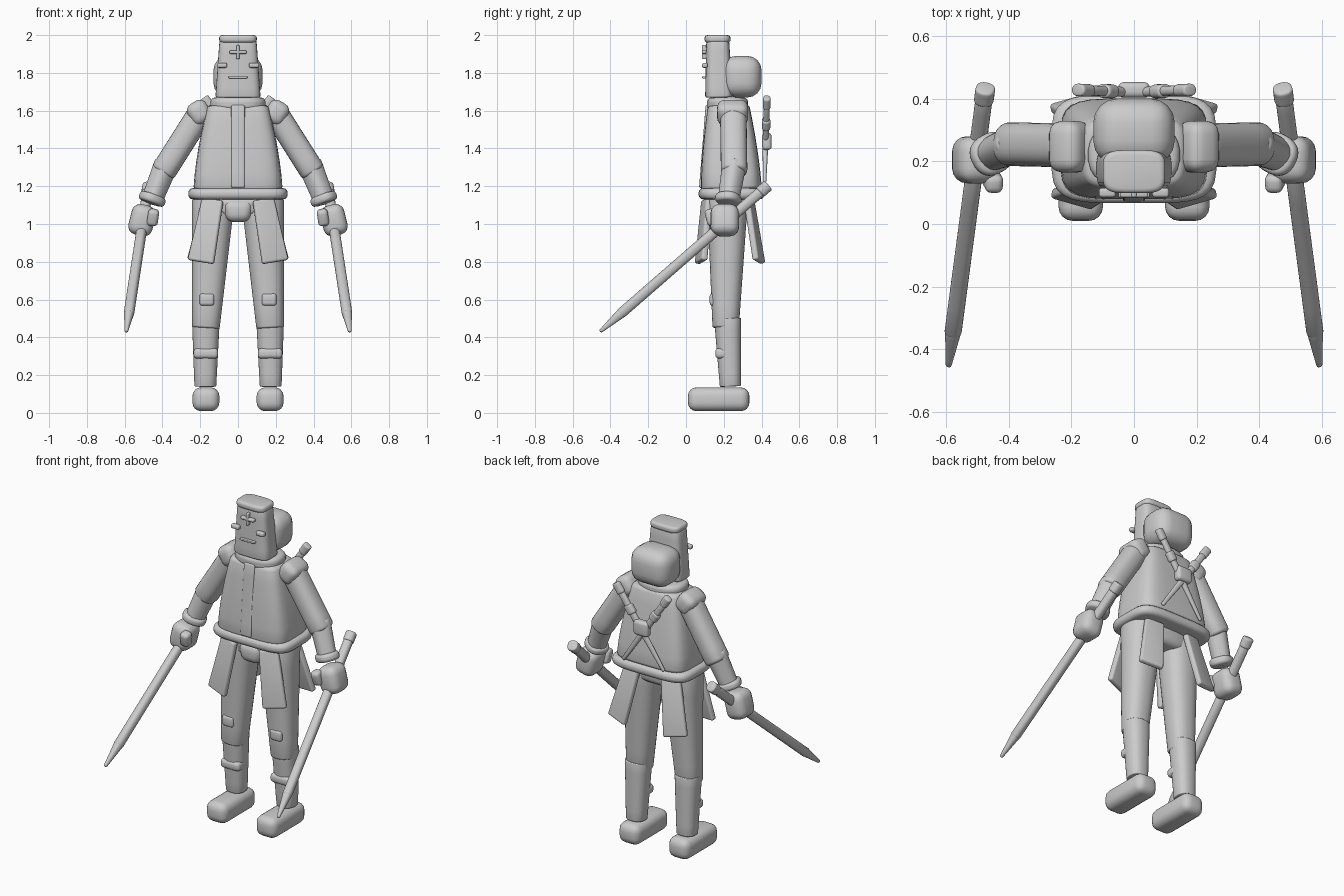
import bpy, bmesh, math
from mathutils import Vector, Matrix, Euler

default_cube = bpy.data.objects.get("Cube")
if default_cube:
    bpy.data.objects.remove(default_cube, do_unlink=True)

# The single flat colour
shade = .6
grey = bpy.data.materials.new("plain_grey")
grey.use_nodes = True
grey.diffuse_color = (shade, shade, shade, 1)
principled = grey.node_tree.nodes["Principled BSDF"]
principled.inputs["Base Color"].default_value = grey.diffuse_color


def finish(name, bm, paired):
    """Turn a bmesh into a smooth shaded object, mirrored when it is one of a pair."""
    bmesh.ops.recalc_face_normals(bm, faces=bm.faces)
    mesh = bpy.data.meshes.new(name)
    bm.to_mesh(mesh)
    bm.free()
    mesh.materials.append(grey)
    part = bpy.data.objects.new(name, mesh)
    bpy.context.collection.objects.link(part)
    bpy.ops.object.select_all(action='DESELECT')
    part.select_set(True)
    bpy.context.view_layer.objects.active = part
    bpy.ops.object.shade_smooth_by_angle(angle=math.radians(45))
    if paired:
        mirror = part.modifiers.new("Mirror", 'MIRROR')
        mirror.use_mirror_merge = False


def box(name, at, size, tilt=(0, 0, 0), flare=1, paired=False):
    """Box with rounded edges; flare widens its lower end."""
    bm = bmesh.new()
    bmesh.ops.create_cube(bm, size=1)
    for vert in bm.verts:
        if vert.co.z < 0:
            vert.co.x *= flare
    bmesh.ops.scale(bm, vec=size, verts=bm.verts)
    bmesh.ops.bevel(bm, geom=bm.edges[:], offset=min(size) * .36, segments=4,
                    profile=.5, affect='EDGES', clamp_overlap=True)
    turn = Euler([math.radians(angle) for angle in tilt]).to_matrix().to_4x4()
    bm.transform(Matrix.Translation(at) @ turn)
    finish(name, bm, paired)


def tube(name, start, end, wide, deep, grow=1, curve=1, power=2.4, soft=.01, paired=False):
    """Superellipse tube with rounded rims; its far end is grow times the near end."""
    start, end = Vector(start), Vector(end)
    length = (end - start).length
    turn = Vector((0, 0, 1)).rotation_difference(end - start)

    # Stations are distances along the tube with the inset of the rim there
    rim = [(soft * (1 - math.sin(a)), soft * (1 - math.cos(a)))
           for a in (math.radians(step * 30) for step in (3, 2, 1, 0))]
    body = [(soft + (length - 2 * soft) * step / 6, 0) for step in range(1, 6)]
    far_rim = [(length - distance, inset) for distance, inset in reversed(rim)]

    bm = bmesh.new()
    loops, sides = [], 28
    for distance, inset in rim + body + far_rim:
        t = distance / length
        scale = 1 + (grow - 1) * t ** curve
        loop = []
        for i in range(sides):
            angle = math.tau * (i + .5) / sides
            c, s = math.cos(angle), math.sin(angle)
            x = math.copysign(abs(c) ** (2 / power), c) * (wide * scale - inset)
            y = math.copysign(abs(s) ** (2 / power), s) * (deep * scale - inset)
            loop.append(bm.verts.new(start.lerp(end, t) + turn @ Vector((x, y, 0))))
        loops.append(loop)
    for low, high in zip(loops, loops[1:]):
        for i in range(sides):
            bm.faces.new((low[i - 1], low[i], high[i], high[i - 1]))
    bm.faces.new(loops[0])
    bm.faces.new(loops[-1])
    finish(name, bm, paired)


def sword(name, pommel, tip, wide, deep, sections):
    """Pair of swords; each section is (name, from, to, swelling, end growth)."""
    pommel, tip = Vector(pommel), Vector(tip)
    for section, begin, finish_at, swell, grow in sections:
        tube(name + "_" + section, pommel.lerp(tip, begin), pommel.lerp(tip, finish_at),
             wide=wide * swell, deep=deep * swell, grow=grow, soft=.008, paired=True)


# Head: tall face mask with a cap rim, and a rounded hood behind it
tube("face_mask", start=(0, .175, 1.67), end=(0, .168, 1.97), wide=.12, deep=.074,
     grow=.82, power=4)
tube("cap_rim", start=(0, .167, 1.96), end=(0, .167, 2), wide=.1, deep=.069,
     power=4, soft=.015)
box("hood", at=(0, .295, 1.78), size=(.26, .21, .22))

# Face details
face = .1
box("brow_cross_upright", at=(0, face, 1.91), size=(.018, .03, .075))
box("brow_cross_bar", at=(0, face, 1.91), size=(.09, .03, .018))
box("eye", at=(.085, face, 1.84), size=(.054, .03, .026), paired=True)
box("mouth", at=(0, face, 1.776), size=(.1, .03, .012))

# Torso: collar, tunic, front strip and belt
tube("collar", start=(0, .22, 1.6), end=(0, .22, 1.67), wide=.147, deep=.11, soft=.025)
tube("tunic", start=(0, .24, 1.18), end=(0, .225, 1.63), wide=.236, deep=.162,
     grow=.68, curve=1.5, power=4.5, soft=.02)
tube("front_strip", start=(0, .085, 1.19), end=(0, .12, 1.63), wide=.036, deep=.016, power=5)
tube("belt", start=(0, .24, 1.13), end=(0, .24, 1.19), wide=.264, deep=.174,
     power=4.5, soft=.025)

# Hips and the four skirt flaps
tube("hips", start=(0, .22, 1.04), end=(0, .22, 1.14), wide=.19, deep=.1, grow=1.15, soft=.03)
box("crotch_guard", at=(0, .16, 1.07), size=(.17, .12, .12), flare=.75)
flap = (.115, .035, .34)
box("front_flap", at=(.165, .095, .965), size=flap, tilt=(-8, -9, 16), flare=1.25, paired=True)
box("back_flap", at=(.165, .36, .965), size=flap, tilt=(12, -9, -16), flare=1.25, paired=True)

# Legs: trousers over boot shafts, with pads and rounded feet
tube("trouser_leg", start=(.17, .21, .45), end=(.13, .22, 1.13), wide=.073, deep=.07,
     grow=1.55, paired=True)
tube("boot_shaft", start=(.173, .235, .14), end=(.17, .22, .5), wide=.058, deep=.056,
     grow=1.28, soft=.005, paired=True)
box("shin_band", at=(.17, .19, .315), size=(.13, .07, .055), paired=True)
box("knee_patch", at=(.165, .148, .6), size=(.078, .045, .066), paired=True)
box("foot", at=(.17, .173, .072), size=(.142, .326, .126), paired=True)

# Arms, from shoulder to wrist
shoulder, elbow, wrist = (.185, .25, 1.61), (.4, .255, 1.27), (.462, .222, 1.11)
box("shoulder_pad", at=(.205, .247, 1.59), size=(.115, .165, .125), tilt=(0, 32, 0), paired=True)
tube("upper_arm", start=shoulder, end=elbow, wide=.067, deep=.07, soft=.02, paired=True)
tube("forearm", start=(.375, .258, 1.33), end=wrist, wide=.062, deep=.061,
     grow=.85, soft=.02, paired=True)
tube("cuff", start=(.446, .226, 1.155), end=wrist, wide=.07, deep=.066, soft=.018, paired=True)
box("hand", at=(.508, .205, 1.02), size=(.13, .15, .165), tilt=(0, -14, 0), paired=True)
box("thumb", at=(.45, .135, 1.035), size=(.058, .06, .09), tilt=(15, -8, 0), paired=True)

# Swords held in the hands
sword("hand_sword", pommel=(.474, .435, 1.205), tip=(.592, -.455, .43), wide=.027, deep=.027,
      sections=[("pommel", 0, .05, 1.15, 1), ("grip", .03, .32, 1, 1),
                ("blade", .3, .88, 1, 1), ("point", .865, 1, 1, .32)])

# Swords crossed on the back, under a clasp
sword("back_sword", pommel=(.18, .428, 1.67), tip=(-.14, .415, 1.2), wide=.02, deep=.016,
      sections=[("pommel", 0, .12, 1.25, 1), ("grip", .1, .5, 1, 1),
                ("guard", .25, .35, 1.4, 1), ("blade", .45, 1, 1, .52)])
box("back_clasp", at=(0, .428, 1.437), size=(.1, .05, .09))
